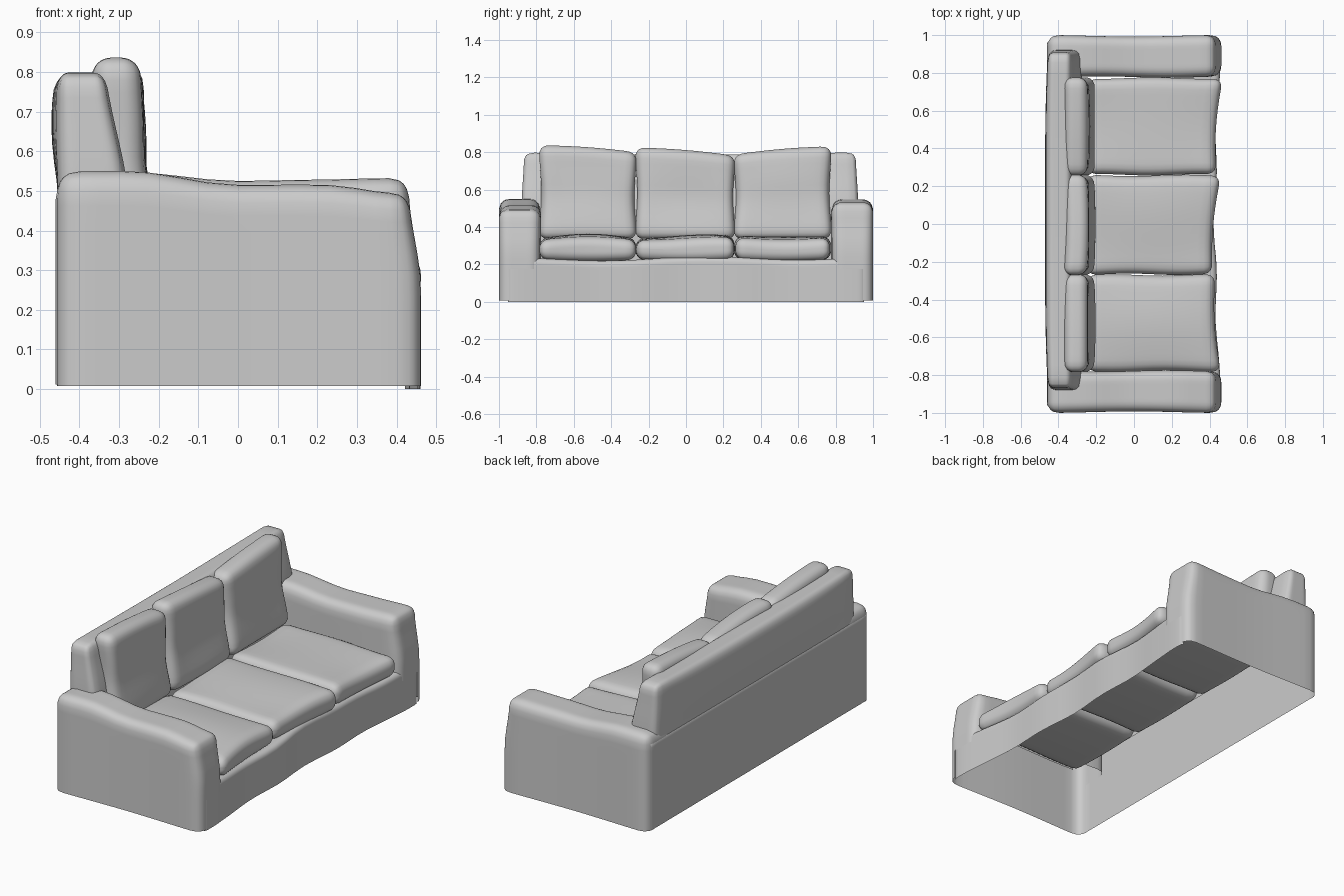
import bpy, bmesh
from math import sin, cos, pi, radians
from mathutils import Vector

if "Cube" in bpy.data.objects:
    bpy.data.objects.remove(bpy.data.objects["Cube"])


def soft_box(name, lo, hi, r, deform=None, drop=None, cuts=17):
    """Rounded box between two corners; deform bends it, drop removes faces."""
    lo, hi = Vector(lo), Vector(hi)
    mid, half = (lo + hi) / 2, (hi - lo) / 2
    bm = bmesh.new()
    bmesh.ops.create_cube(bm, size=2)
    bmesh.ops.subdivide_edges(bm, edges=bm.edges[:], cuts=cuts, use_grid_fill=True)
    for v in bm.verts:
        p = Vector([sin(c * pi / 2) * h for c, h in zip(v.co, half)])
        core = Vector([max(-(h - r), min(h - r, c)) for c, h in zip(p, half)])
        p = core + (p - core).normalized() * r + mid
        v.co = deform(p) if deform else p
    bm.normal_update()
    if drop:
        gone = [f for f in bm.faces if drop(f.calc_center_median(), f.normal)]
        bmesh.ops.delete(bm, geom=gone, context='FACES')
    me = bpy.data.meshes.new(name)
    bm.to_mesh(me)
    bm.free()
    ob = bpy.data.objects.new(name, me)
    bpy.context.collection.objects.link(ob)
    bpy.ops.object.select_all(action='DESELECT')
    ob.select_set(True)
    bpy.context.view_layer.objects.active = ob
    bpy.ops.object.shade_smooth_by_angle(angle=radians(50))
    return ob


def curve(t, pts):
    """Smooth interpolation through (t, value) points."""
    if t <= pts[0][0]:
        return pts[0][1]
    for (a, va), (b, vb) in zip(pts, pts[1:]):
        if t <= b:
            k = (t - a) / (b - a)
            return va + (vb - va) * k * k * (3 - 2 * k)
    return pts[-1][1]


# Arms: hollow below, sagging top line, front leaning back near the top
ARM_TOP = {-1: [(-.28, .55), (0, .515), (.2, .516), (.42, .495)],
           1: [(-.28, .548), (0, .525), (.18, .528), (.38, .532)]}
for side, label in ((-1, "left_arm"), (1, "right_arm")):
    def bend(p, s=side):
        x, y, z = p
        top = curve(x, ARM_TOP[s])
        if z > .2:
            z = .2 + (z - .2) * (top - .2) / .35
        if x > .3:
            x -= curve(z, [(.25, 0), (.5, .03)]) * (x - .3) / .16
        outer = max(0, (abs(y) - .78) / .22)
        y += -s * .008 * (1 - cos(2 * pi * (x + .46) / .92)) / 2 * outer
        y -= s * .004 * sin(x * 9) * (1 - outer)
        return Vector((x, y, max(z, .008)))

    def open_up(c, n, s=side):
        inward = n.y * s < -.3 or abs(c.y) < .94
        limit = .2 if c.x > .25 else .25 if c.x > -.25 else .33
        return c.z < .0085 or (inward and c.z < limit)
    ys = sorted((side * .778, side * 1.0))
    soft_box(label, (-.457, ys[0], -.2), (.462, ys[1], .55), .055, bend, open_up)


# Front rail: wavy panel below the seats, open behind and below
def rail_bend(p):
    x, y, z = p
    dip = max(0, 1 - (y / .85) ** 2) ** .7
    x -= dip * (.032 + .008 * cos(y * 12)) if x > .35 else 0
    if z > .15:
        z += (.014 * sin(y * 5 + 1) - .006) * dip
    return Vector((x, y, max(z, 0)))


soft_box("front_rail", (.2, -.96, -.2), (.461, .96, .235), .03, rail_bend,
         lambda c, n: c.z < .0005 or n.x < -.5 or abs(n.y) > .7 or
         (n.z > .7 and abs(c.y) > .8), cuts=31)

# Back panel closing the rear between the arms
soft_box("back_panel", (-.46, -.97, -.2), (-.36, .97, .5), .015,
         lambda p: Vector((p.x, p.y, max(p.z, .012))),
         lambda c, n: c.z < .0125 or n.x > -.3 or abs(n.y) > .7)


# Backrest: tapers toward the top, bulging slightly to the rear
def back_bend(p):
    x, y, z = p
    t = (x + .465) / .195
    front = curve(z, [(.45, -.275), (.84, -.335)])
    bulge = sin(pi * max(0, min(1, (z - .5) / .35)))
    rear = -.454 - .017 * bulge * max(0, 1 - (y / .92) ** 4)
    y = y * curve(z, [(.5, 1.0), (.8, .985)]) + .021
    if z > .6:
        z -= .012 * (1 - (y / .9) ** 2) * (z - .6) / .2
    return Vector((rear + t * (front - rear), y, z))


soft_box("backrest", (-.465, -.9, .25), (-.27, .9, .8), .045, back_bend,
         lambda c, n: n.z < -.3 or c.z < .42)

# Cushions: (label, y start, y end, seat front at each end, back top at each end)
CUSHIONS = [("left", -.78, -.27, .46, .43, .838, .80),
            ("middle", -.266, .257, .415, .46, .826, .782),
            ("right", .261, .772, .435, .47, .788, .832)]
for i, (label, y0, y1, f0, f1, t0, t1) in enumerate(CUSHIONS):
    # Seat cushion with a soft crown and slightly wandering sides
    def seat_bend(p):
        x, y, z = p
        k = (y - y0) / (y1 - y0)
        u = (x + .25) / .7
        x = -.25 + u * (f0 + (f1 - f0) * k + .25 - .018 * sin(pi * k))
        y += .004 * sin(u * 8 + i * 2) * (2 * k - 1)
        if z > .29:
            z += .012 * sin(pi * u) * sin(pi * k) - .012 * u + .008 * sin(y * 9)
        else:
            z -= .008 * sin(pi * k)
        return Vector((x, y, z))
    soft_box(label + "_seat_cushion", (-.25, y0, .225), (.45, y1, .35), .05, seat_bend)

    # Back cushion leaning on the backrest, fuller at its foot
    def pillow_bend(p):
        x, y, z = p
        k = (y - y0) / (y1 - y0)
        h = (z - .335) / .485
        puff = sin(pi * k) ** .5 if 0 < k < 1 else 0
        z = .335 + h * (t0 + (t1 - t0) * k - .335 + .008 * sin(pi * k))
        x += -.005 - curve(h, [(0, 0), (.55, .032), (1, .04)])
        x += (.01 * sin(6 * h + 2 * i) + .006) * (puff - .6)
        y += .006 * cos(2 * pi * h) * (2 * k - 1)
        return Vector((x, y, z))
    soft_box(label + "_back_cushion", (-.325, y0, .335), (-.2, y1, .82), .05, pillow_bend)
